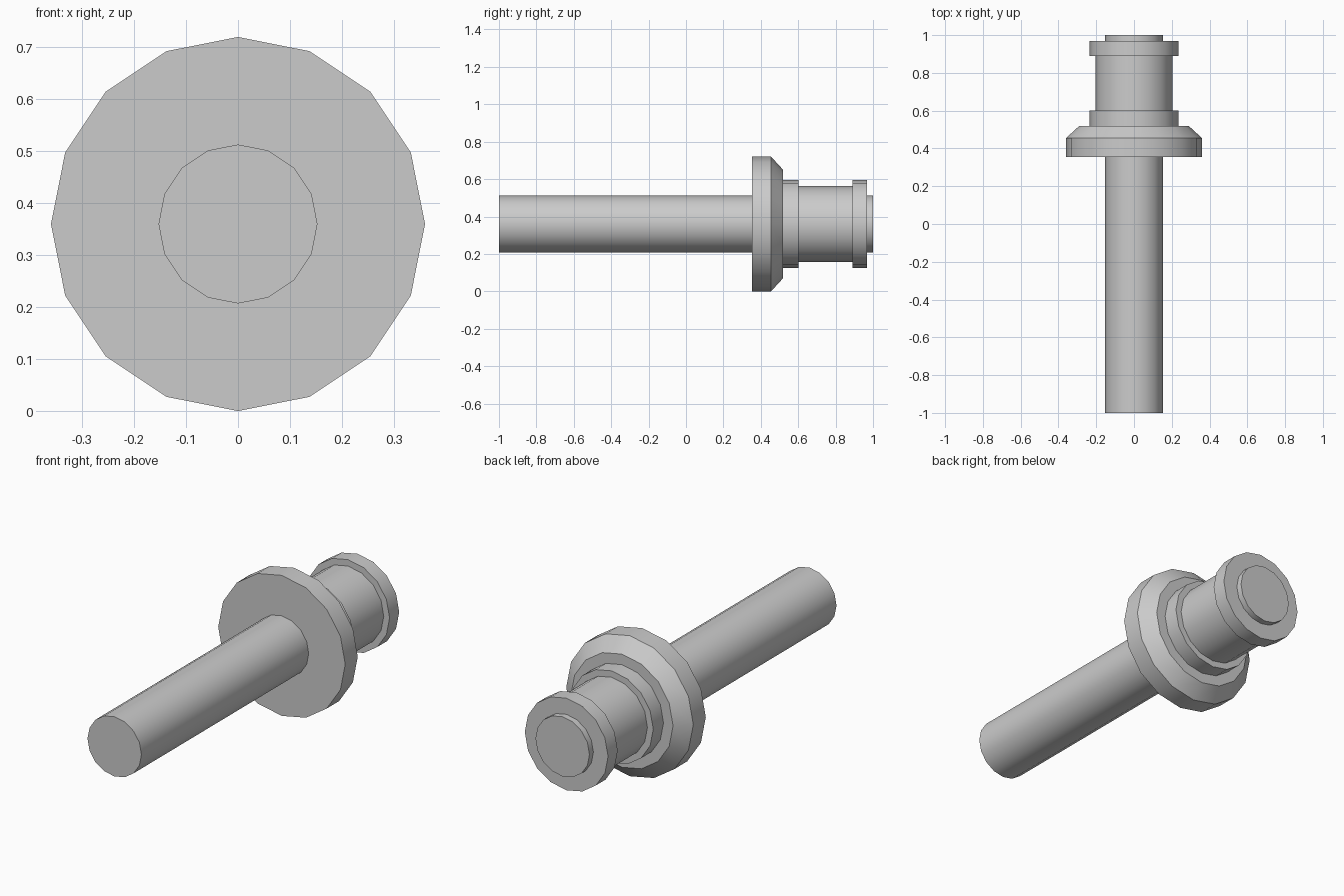
import bpy, bmesh, math

cube = bpy.data.objects.get("Cube")
if cube:
    bpy.data.objects.remove(cube, do_unlink=True)

SIDES = 16
AXIS_HEIGHT = 0.36

metal = bpy.data.materials.new("light grey metal")
metal.use_nodes = True
grey = (0.6, 0.6, 0.6, 1.0)
metal.diffuse_color = grey
metal.node_tree.nodes["Principled BSDF"].inputs["Base Color"].default_value = grey


def turned_part(name, profile):
    """Solid of revolution about the y axis from (y, radius) points."""
    bm = bmesh.new()
    rings = []
    for y, radius in profile:
        angles = [math.tau * i / SIDES for i in range(SIDES)]
        rings.append([bm.verts.new((radius * math.sin(a), y, radius * math.cos(a)))
                      for a in angles])
    for a, b in zip(rings, rings[1:]):
        for i in range(SIDES):
            j = (i + 1) % SIDES
            bm.faces.new((a[i], a[j], b[j], b[i]))
    bm.faces.new(rings[0])
    bm.faces.new(rings[-1])
    bmesh.ops.recalc_face_normals(bm, faces=bm.faces)
    mesh = bpy.data.meshes.new(name)
    bm.to_mesh(mesh)
    bm.free()
    mesh.materials.append(metal)
    obj = bpy.data.objects.new(name, mesh)
    obj.location.z = AXIS_HEIGHT
    bpy.context.collection.objects.link(obj)
    bpy.ops.object.select_all(action="DESELECT")
    obj.select_set(True)
    bpy.context.view_layer.objects.active = obj
    bpy.ops.object.shade_smooth_by_angle(angle=math.radians(30))


# Long rod running through every other part
turned_part("shaft", [(-1, 0.153), (1, 0.153)])

# Wide disc with a bevelled back rim
turned_part("flange", [(0.354, 0.36), (0.455, 0.36), (0.519, 0.29)])

# Thicker hub between two raised rings
turned_part("hub", [(0.48, 0.203), (0.93, 0.203)])
turned_part("front_collar", [(0.5, 0.236), (0.602, 0.236)])
turned_part("rear_collar", [(0.89, 0.236), (0.968, 0.236)])
